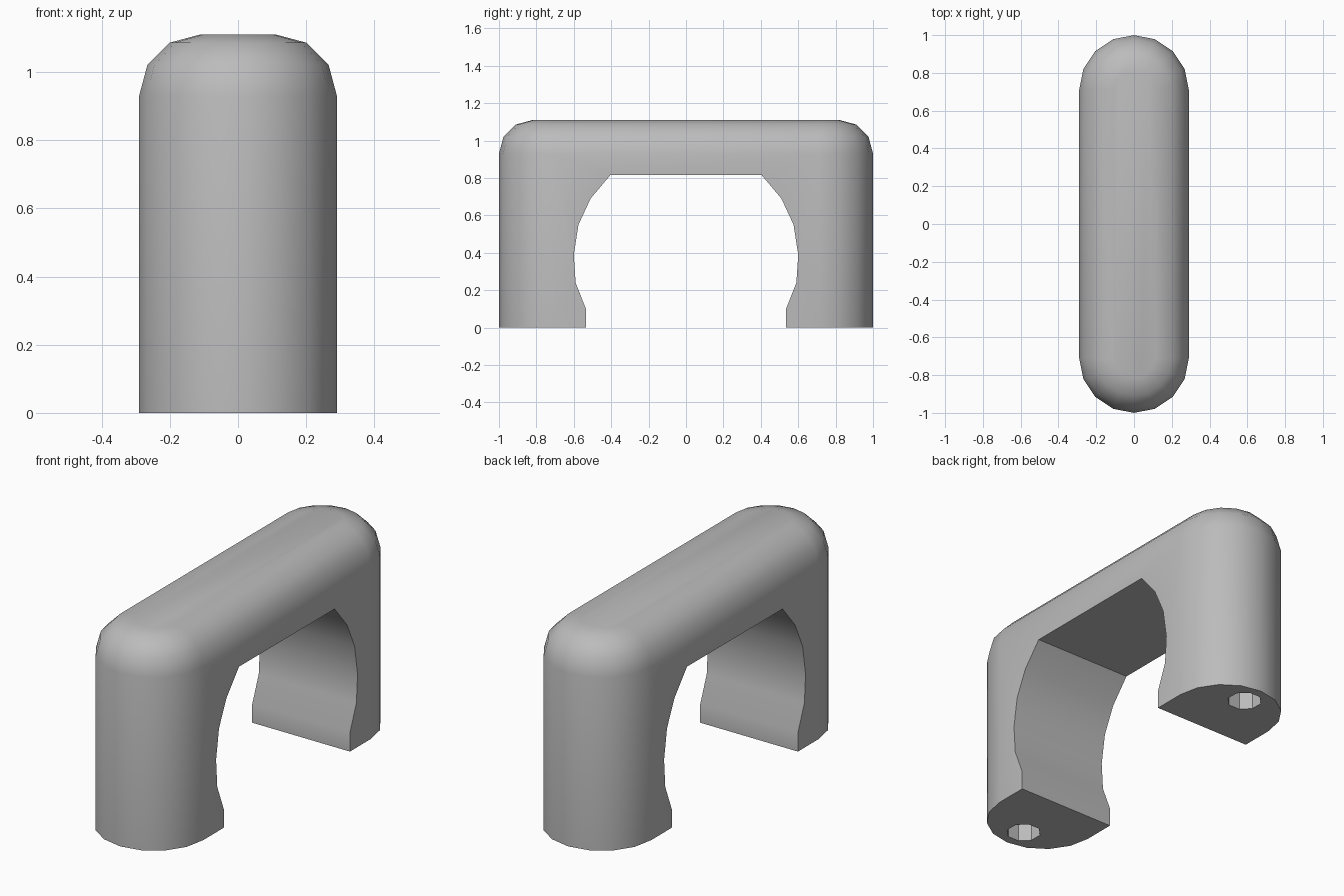
import bpy, bmesh
from math import sin, cos, pi, radians

if "Cube" in bpy.data.objects:
    bpy.data.objects.remove(bpy.data.objects["Cube"])

HALF_WIDTH, HALF_LENGTH, HEIGHT, ROUND = 0.29, 1.0, 1.11, 0.18
END_CENTRE = HALF_LENGTH - HALF_WIDTH

grey = bpy.data.materials.new("plain_grey")
grey.use_nodes = True
colour = (0.5, 0.5, 0.5, 1)
grey.diffuse_color = colour
grey.node_tree.nodes["Principled BSDF"].inputs["Base Color"].default_value = colour


def loft(name, rings):
    """Join matching rings of points into a closed solid."""
    bm = bmesh.new()
    loops = [[bm.verts.new(p) for p in ring] for ring in rings]
    n = len(loops[0])
    for low, high in zip(loops, loops[1:]):
        for i in range(n):
            j = (i + 1) % n
            bm.faces.new((low[i], low[j], high[j], high[i]))
    bm.faces.new(loops[0][::-1])
    bm.faces.new(loops[-1])
    bmesh.ops.recalc_face_normals(bm, faces=bm.faces)
    mesh = bpy.data.meshes.new(name)
    bm.to_mesh(mesh)
    bm.free()
    mesh.materials.append(grey)
    obj = bpy.data.objects.new(name, mesh)
    bpy.context.collection.objects.link(obj)
    return obj


def capsule_ring(radius, z, steps=8):
    """Straight sides with a half-round at each end."""
    ring = []
    for side in (1, -1):
        for i in range(steps + 1):
            a = pi * i / steps
            ring.append((side * radius * cos(a),
                         side * (END_CENTRE + radius * sin(a)), z))
    return ring


def cut(target, cutter):
    mod = target.modifiers.new("cut", 'BOOLEAN')
    mod.operation = 'DIFFERENCE'
    mod.solver = 'EXACT'
    mod.object = cutter
    cutter.hide_render = True
    bpy.context.view_layer.objects.active = target
    bpy.ops.object.modifier_apply(modifier=mod.name)
    bpy.data.objects.remove(cutter)


# Handle body with a rounded upper rim
rings = [capsule_ring(HALF_WIDTH, 0)]
for i in range(4):
    a = radians(30 * i)
    rings.append(capsule_ring(HALF_WIDTH - ROUND + ROUND * cos(a),
                              HEIGHT - ROUND + ROUND * sin(a)))
handle = loft("handle", rings)

# Arched finger opening, running straight through
half = [(0.535, -0.1), (0.535, 0.1), (0.59, 0.24), (0.6, 0.39),
        (0.575, 0.55), (0.51, 0.69), (0.405, 0.815)]
arch = half + [(-y, z) for y, z in reversed(half)]
cut(handle, loft("opening_cutter", [[(x, y, z) for y, z in arch] for x in (-0.5, 0.5)]))

# Screw hole in the foot of each leg
for side in (1, -1):
    hole = [[(0.087 * cos(pi * (i + 0.5) / 4), side * 0.87 + 0.087 * sin(pi * (i + 0.5) / 4), z)
             for i in range(8)] for z in (-0.1, 0.5)]
    cut(handle, loft("screw_hole_cutter", hole))

# Smooth the rounded surfaces, keep the cut edges crisp
bpy.ops.object.select_all(action='DESELECT')
handle.select_set(True)
bpy.context.view_layer.objects.active = handle
bpy.ops.object.shade_smooth_by_angle(angle=radians(35))
